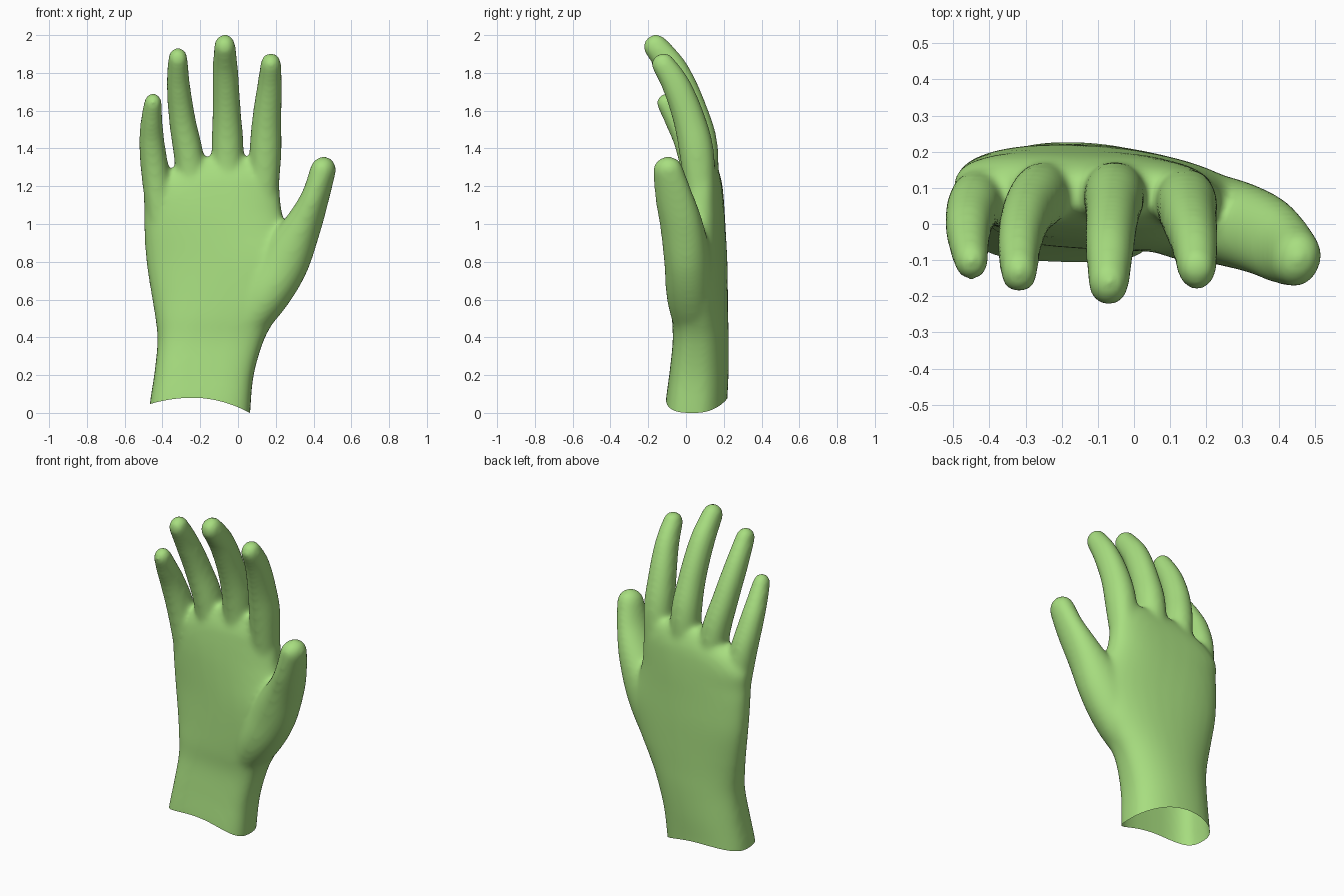
import bpy, bmesh, math
from mathutils import Vector

if "Cube" in bpy.data.objects:
    bpy.data.objects.remove(bpy.data.objects["Cube"])

STEPS = 6      # interpolated rings between key sections
SIDES = 32


def spline(keys):
    """Catmull-Rom interpolation of equal-length tuples."""
    k = [keys[0]] + list(keys) + [keys[-1]]
    out = []
    for i in range(1, len(k) - 2):
        for s in range(STEPS):
            t = s / STEPS
            out.append([0.5 * (2 * b + (c - a) * t + (2 * a - 5 * b + 4 * c - d) * t * t
                               + (3 * b - a - 3 * c + d) * t ** 3)
                        for a, b, c, d in zip(*k[i - 1:i + 3])])
    out.append(list(keys[-1]))
    return out


def loft(bm, rings):
    """Closed tube from (centre, u, v, front exponent, back exponent) rings."""
    loops = []
    for c, u, v, front, back in rings:
        loop = []
        for i in range(SIDES):
            a = 2 * math.pi * i / SIDES
            ca, sa = math.cos(a), math.sin(a)
            n = back if sa > 0 else front
            px = math.copysign(abs(ca) ** (2 / n), ca)
            py = math.copysign(abs(sa) ** (2 / n), sa)
            loop.append(bm.verts.new(c + u * px + v * py))
        loops.append(loop)
    for a, b in zip(loops, loops[1:]):
        for i in range(SIDES):
            j = (i + 1) % SIDES
            bm.faces.new((a[i], a[j], b[j], b[i]))
    bm.faces.new(loops[0][::-1])
    bm.faces.new(loops[-1])


def palm(bm, keys):
    """Horizontal sections: z, x0, x1, y0, y1, skew toward the front on the thumb side,
    front and back squareness."""
    loft(bm, [(Vector(((x0 + x1) / 2, (y0 + y1) / 2, z)),
               Vector(((x1 - x0) / 2, -skew * (x1 - x0) / 2, 0)),
               Vector((0, (y1 - y0) / 2, 0)), front, back)
              for z, x0, x1, y0, y1, skew, front, back in spline(keys)])


def finger(bm, keys, side=(1, 0, 0)):
    """Sections across a curved path given as x, y, z, half width, half depth; domed tip."""
    pts = spline(keys)
    rings = []
    for i, p in enumerate(pts):
        t = (Vector(pts[min(i + 1, len(pts) - 1)][:3]) - Vector(pts[max(i - 1, 0)][:3])).normalized()
        u = Vector(side)
        u = (u - t * u.dot(t)).normalized()
        rings.append((Vector(p[:3]), u * p[3], t.cross(u) * p[4], 2.1, 2.1))
    c, u, v, n, n = rings[-1]
    r = (u.length + v.length) / 2
    for k in range(1, 6):
        a = math.radians(16.5 * k)
        rings.append((c + t * r * math.sin(a), u * math.cos(a), v * math.cos(a), n, n))
    loft(bm, rings)


bm = bmesh.new()
# wrist and palm
palm(bm, [(-0.15, -0.478, 0.055, -0.11, 0.22, 0.03, 3.6, 2.2),
          (0.0, -0.468, 0.065, -0.105, 0.22, 0.03, 3.6, 2.2),
          (0.2, -0.442, 0.083, -0.085, 0.226, 0.03, 3.6, 2.2),
          (0.38, -0.427, 0.135, -0.068, 0.226, 0.04, 3.3, 2.2),
          (0.5, -0.438, 0.20, -0.07, 0.222, 0.06, 3, 2.2),
          (0.62, -0.458, 0.27, -0.068, 0.218, 0.08, 2.8, 2.2),
          (0.8, -0.486, 0.32, -0.06, 0.212, 0.09, 2.7, 2.3),
          (0.97, -0.497, 0.262, -0.045, 0.206, 0.06, 2.6, 2.5),
          (1.07, -0.497, 0.232, -0.035, 0.202, 0.04, 2.6, 2.6),
          (1.17, -0.495, 0.222, -0.022, 0.195, 0.03, 2.6, 2.8),
          (1.25, -0.42, 0.215, -0.008, 0.183, 0.02, 2.6, 2.8),
          (1.32, -0.30, 0.19, 0.02, 0.158, 0, 2.6, 2.6),
          (1.355, -0.22, 0.14, 0.04, 0.13, 0, 2.6, 2.6)])
# index, middle, ring and little finger
finger(bm, [(0.13, 0.085, 1.0, 0.07, 0.07), (0.144, 0.06, 1.35, 0.085, 0.092),
            (0.152, 0.018, 1.55, 0.078, 0.086), (0.167, -0.05, 1.73, 0.066, 0.076),
            (0.174, -0.122, 1.848, 0.055, 0.063)])
finger(bm, [(-0.055, 0.09, 1.0, 0.07, 0.07), (-0.055, 0.08, 1.38, 0.085, 0.092),
            (-0.06, 0.028, 1.6, 0.075, 0.086), (-0.067, -0.063, 1.81, 0.068, 0.079),
            (-0.07, -0.163, 1.942, 0.057, 0.067)])
finger(bm, [(-0.23, 0.09, 1.0, 0.07, 0.07), (-0.257, 0.08, 1.33, 0.079, 0.09),
            (-0.295, 0.03, 1.55, 0.071, 0.082), (-0.316, -0.05, 1.74, 0.062, 0.073),
            (-0.318, -0.133, 1.878, 0.052, 0.061)])
finger(bm, [(-0.40, 0.085, 0.95, 0.07, 0.07), (-0.436, 0.062, 1.25, 0.075, 0.084),
            (-0.456, 0.01, 1.43, 0.068, 0.074), (-0.457, -0.05, 1.55, 0.058, 0.064),
            (-0.45, -0.104, 1.643, 0.048, 0.054)])
# thumb
finger(bm, [(0.0, 0.04, 0.38, 0.07, 0.08), (0.13, 0.022, 0.6, 0.125, 0.12),
            (0.24, 0.01, 0.8, 0.138, 0.123), (0.347, -0.025, 1.0, 0.097, 0.115),
            (0.411, -0.065, 1.15, 0.072, 0.102), (0.450, -0.095, 1.285, 0.068, 0.081)],
       side=(0.95, -0.3, 0))
bmesh.ops.recalc_face_normals(bm, faces=bm.faces)
mesh = bpy.data.meshes.new("glove")
bm.to_mesh(mesh)
bm.free()
glove = bpy.data.objects.new("glove", mesh)
bpy.context.collection.objects.link(glove)

# fuse the parts into one soft skin
remesh = glove.modifiers.new("fuse", 'REMESH')
remesh.mode = 'VOXEL'
remesh.voxel_size = 0.012
soften = glove.modifiers.new("soften", 'SMOOTH')
soften.factor = 0.5
soften.iterations = 26
fused = bpy.data.meshes.new_from_object(glove.evaluated_get(bpy.context.evaluated_depsgraph_get()))
glove.modifiers.clear()
glove.data = fused

# open cuff with an arched rim
bm = bmesh.new()
bm.from_mesh(fused)
bmesh.ops.bisect_plane(bm, geom=bm.verts[:] + bm.edges[:] + bm.faces[:], dist=1e-5,
                       plane_co=(0, 0, 0), plane_no=(0, 0, 1), clear_inner=True)
for v in bm.verts:
    d = v.co.x + 0.24
    arch = 0.08 - (0.87 if d > 0 else 0.65) * d * d
    v.co.z += arch * max(0, 1 - v.co.z / 0.5) ** 2
for f in bm.faces:
    f.smooth = True
bm.to_mesh(fused)
bm.free()

green = bpy.data.materials.new("light green")
green.diffuse_color = (0.39, 0.73, 0.215, 1)
green.use_nodes = True
green.node_tree.nodes["Principled BSDF"].inputs["Base Color"].default_value = green.diffuse_color
fused.materials.clear()
fused.materials.append(green)
